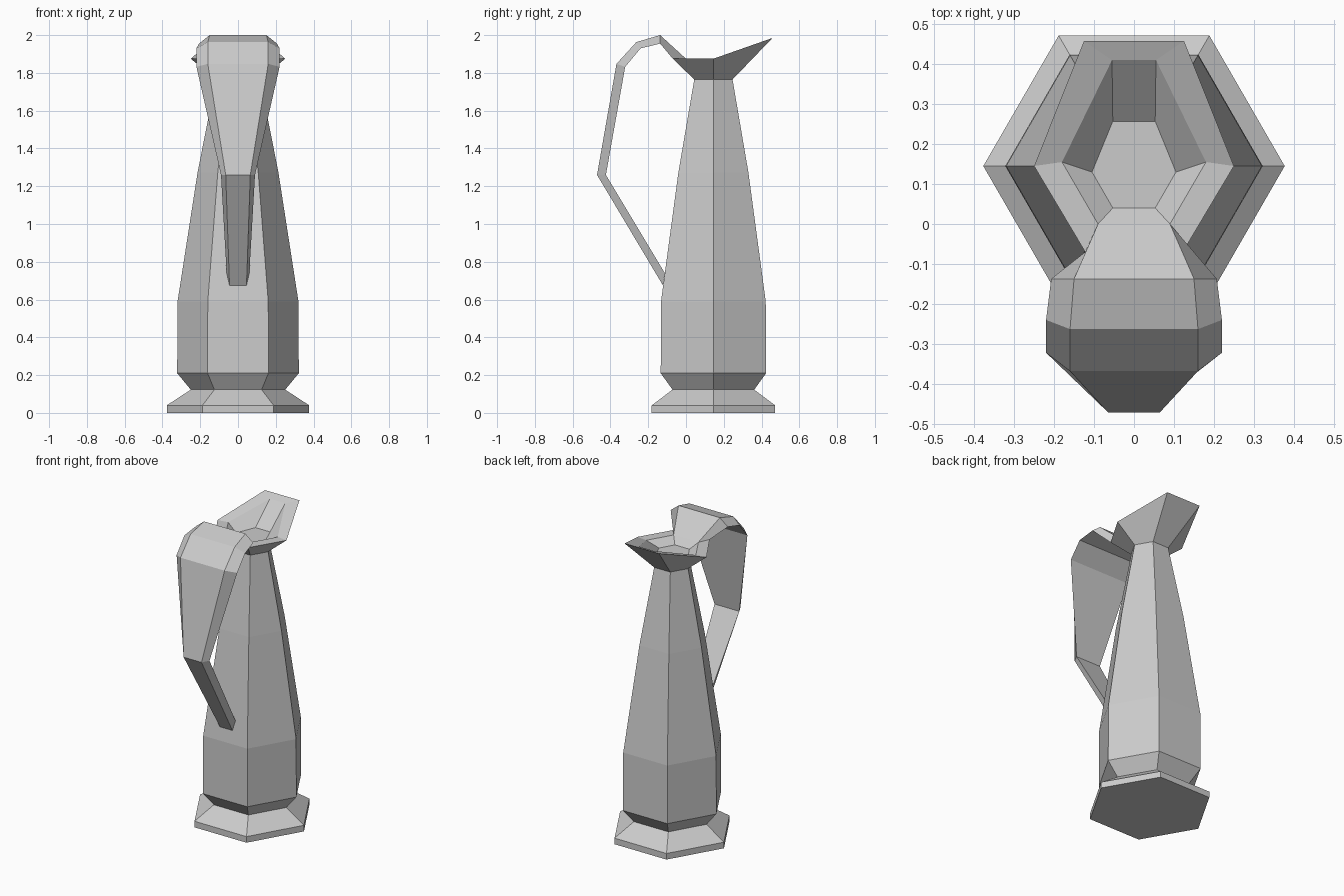
import bpy, bmesh, math

cube = bpy.data.objects.get("Cube")
if cube:
    bpy.data.objects.remove(cube, do_unlink=True)

grey = bpy.data.materials.new("plain grey")
grey.use_nodes = True
colour = (0.6, 0.6, 0.6, 1)
grey.diffuse_color = colour
grey.node_tree.nodes["Principled BSDF"].inputs["Base Color"].default_value = colour

CENTRE_Y = 0.145


def hexagon(radius, z):
    """Ring of six points with corners on the left and right."""
    return [(radius * math.cos(i * math.pi / 3),
             CENTRE_Y + radius * math.sin(i * math.pi / 3), z) for i in range(6)]


def mirrored_ring(side, front, back):
    """Six-point ring from one half, in the same order as hexagon()."""
    flip = lambda p: (-p[0], p[1], p[2])
    return [side, front, flip(front), flip(side), flip(back), back]


def loft(name, rings, cap_start=False, cap_end=False):
    """Join successive closed rings with flat faces."""
    bm = bmesh.new()
    loops = [[bm.verts.new(p) for p in ring] for ring in rings]
    for a, b in zip(loops, loops[1:]):
        n = len(a)
        for i in range(n):
            j = (i + 1) % n
            bm.faces.new((a[i], a[j], b[j], b[i]))
    if cap_start:
        bm.faces.new(loops[0][::-1])
    if cap_end:
        bm.faces.new(loops[-1])
    mesh = bpy.data.meshes.new(name)
    bm.to_mesh(mesh)
    bm.free()
    mesh.materials.append(grey)
    obj = bpy.data.objects.new(name, mesh)
    bpy.context.collection.objects.link(obj)
    return obj


# Flared foot
loft("foot", [hexagon(0.377, 0), hexagon(0.377, 0.04), hexagon(0.25, 0.123)],
     cap_start=True)

# Tapering body
loft("body", [hexagon(0.25, 0.123), hexagon(0.322, 0.21), hexagon(0.32, 0.59),
              hexagon(0.214, 1.273), hexagon(0.117, 1.765)])

# Pouring lip: outer wall, rim, inner wall and shallow floor
outer_rim = mirrored_ring((0.25, 0.145, 1.875), (0.125, 0.458, 1.985), (0.122, -0.07, 1.875))
inner_rim = mirrored_ring((0.18, 0.155, 1.875), (0.055, 0.41, 1.965), (0.09, 0, 1.875))
floor = mirrored_ring((0.105, 0.13, 1.835), (0.053, 0.257, 1.835), (0.053, 0.04, 1.835))
loft("spout", [hexagon(0.117, 1.765), outer_rim, inner_rim, floor], cap_end=True)

# Handle: trapezoid sections, (half width, y, z) of the outer and inner sides
sections = [
    ((0.09, 0, 1.875), (0.122, -0.07, 1.875)),
    ((0.15, -0.137, 2.0), (0.207, -0.137, 1.955)),
    ((0.16, -0.263, 1.963), (0.22, -0.24, 1.93)),
    ((0.16, -0.368, 1.848), (0.22, -0.322, 1.832)),
    ((0.065, -0.471, 1.26), (0.09, -0.424, 1.26)),
    ((0.045, -0.122, 0.675), (0.06, -0.112, 0.74)),
]
loft("handle", [[(-o[0], *o[1:]), o, n, (-n[0], *n[1:])] for o, n in sections])

# Make every part's faces point outwards
for part in ("foot", "body", "spout", "handle"):
    mesh = bpy.data.objects[part].data
    if part == "handle":
        mesh.flip_normals()
    mesh.update()
